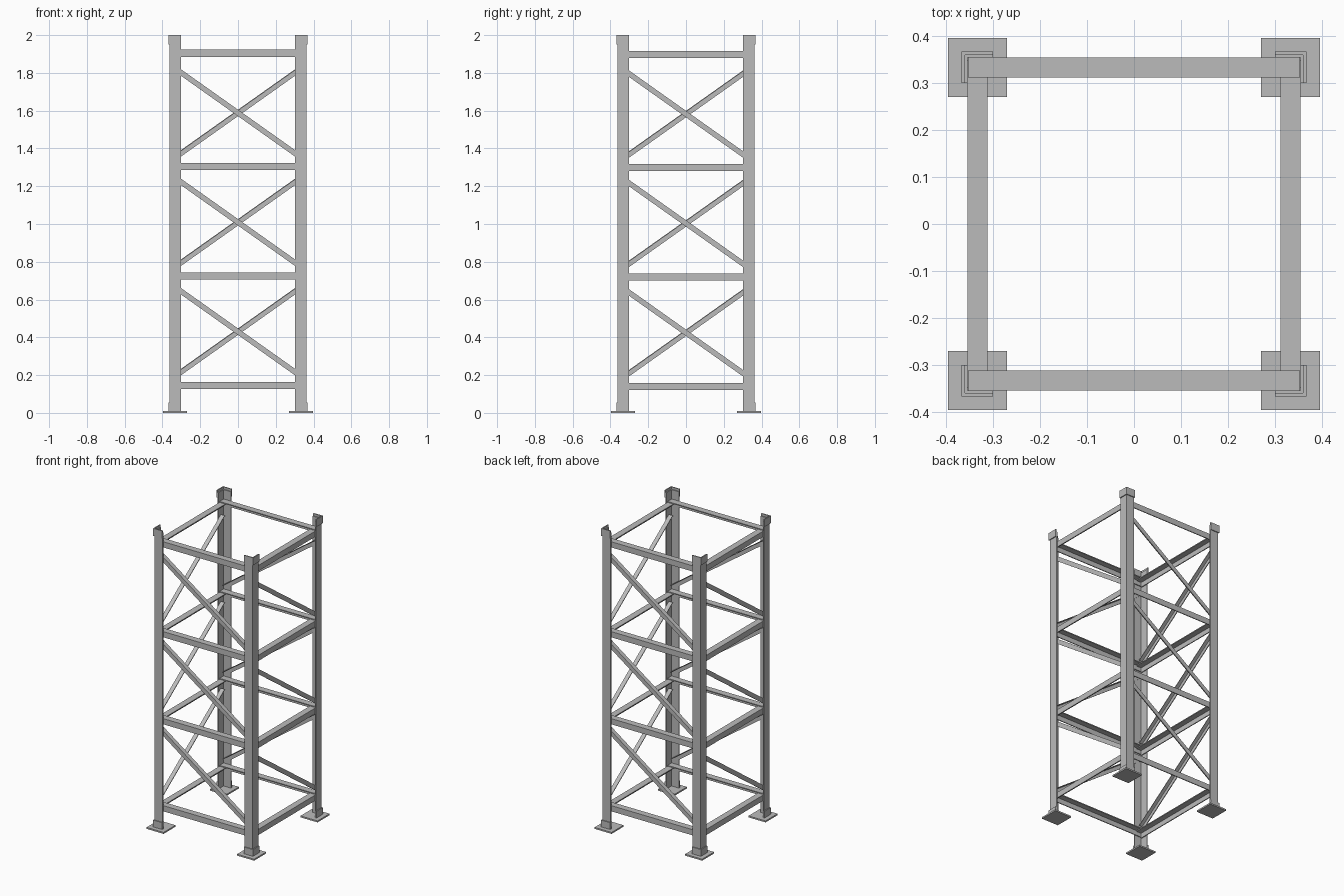
import bpy, bmesh, math
from mathutils import Vector, Matrix

cube = bpy.data.objects.get("Cube")
if cube:
    bpy.data.objects.remove(cube, do_unlink=True)

steel = bpy.data.materials.new("grey_steel")
steel.use_nodes = True
GREY = (0.5, 0.5, 0.5, 1)
steel.diffuse_color = GREY
steel.node_tree.nodes["Principled BSDF"].inputs["Base Color"].default_value = GREY


def finish(name, bm, matrix):
    bm.transform(matrix)
    bmesh.ops.recalc_face_normals(bm, faces=bm.faces[:])
    mesh = bpy.data.meshes.new(name)
    bm.to_mesh(mesh)
    bm.free()
    mesh.materials.append(steel)
    bpy.context.collection.objects.link(bpy.data.objects.new(name, mesh))


def angle_bar(name, start, end, u, v, width, height, t, matrix):
    """L-section whose outer corner runs start to end; flanges point along u and v."""
    start, end, u, v = Vector(start), Vector(end), Vector(u), Vector(v)
    profile = [(0, 0), (width, 0), (width, t), (t, t), (t, height), (0, height)]
    bm = bmesh.new()
    face = bm.faces.new([bm.verts.new(start + u * a + v * b) for a, b in profile])
    ext = bmesh.ops.extrude_face_region(bm, geom=[face])
    moved = [g for g in ext["geom"] if isinstance(g, bmesh.types.BMVert)]
    bmesh.ops.translate(bm, verts=moved, vec=end - start)
    finish(name, bm, matrix)


def base_plate(name, centre, size, matrix):
    bm = bmesh.new()
    bmesh.ops.create_cube(bm, size=1)
    bm.transform(Matrix.Translation(centre) @ Matrix.Diagonal((*size, 1)))
    finish(name, bm, matrix)


X, Y = (1, 0, 0), (0, 1, 0)
LEG, SLEEVE, INNER = -0.362, -0.368, -0.355
PITCH = 0.579

for k, side in enumerate(("front", "right", "back", "left")):
    turn = Matrix.Rotation(k * math.pi / 2, 4, "Z")

    # corner leg with foot collar, top splice and base plate
    angle_bar(side + "_leg", (LEG, LEG, 0.01), (LEG, LEG, 1.985),
              X, Y, 0.06, 0.06, 0.007, turn)
    for part, z0, z1 in (("foot_collar", 0.01, 0.055), ("top_splice", 1.95, 2.0)):
        angle_bar(f"{side}_{part}", (SLEEVE, SLEEVE, z0), (SLEEVE, SLEEVE, z1),
                  X, Y, 0.067, 0.067, 0.007, turn)
    base_plate(side + "_base_plate", (-0.334, -0.334, 0.005), (0.126, 0.126, 0.01), turn)

    # side bars sit just under the flanges of the front and back bars
    odd = k % 2
    drop = Matrix.Translation((0, 0, -0.006 * odd)) @ turn

    # horizontal bars
    half = 0.354 - 0.005 * odd
    for i, top in enumerate((0.164, 0.744, 1.324, 1.923)):
        angle_bar(f"{side}_rail_{i + 1}", (-half, INNER, top), (half, INNER, top),
                  Y, (0, 0, -1), 0.043, 0.038, 0.006, drop)

    # one diagonal brace per bay
    slope = Vector((0.607, 0, -0.43)).normalized()
    down = Vector((slope.z, 0, -slope.x))
    for i in range(3):
        middle = Vector((0, INNER, 0.43 + PITCH * i)) - down * 0.014
        angle_bar(f"{side}_brace_{i + 1}", middle - slope * 0.41, middle + slope * 0.41,
                  Y, down, 0.028, 0.028, 0.005, drop)
